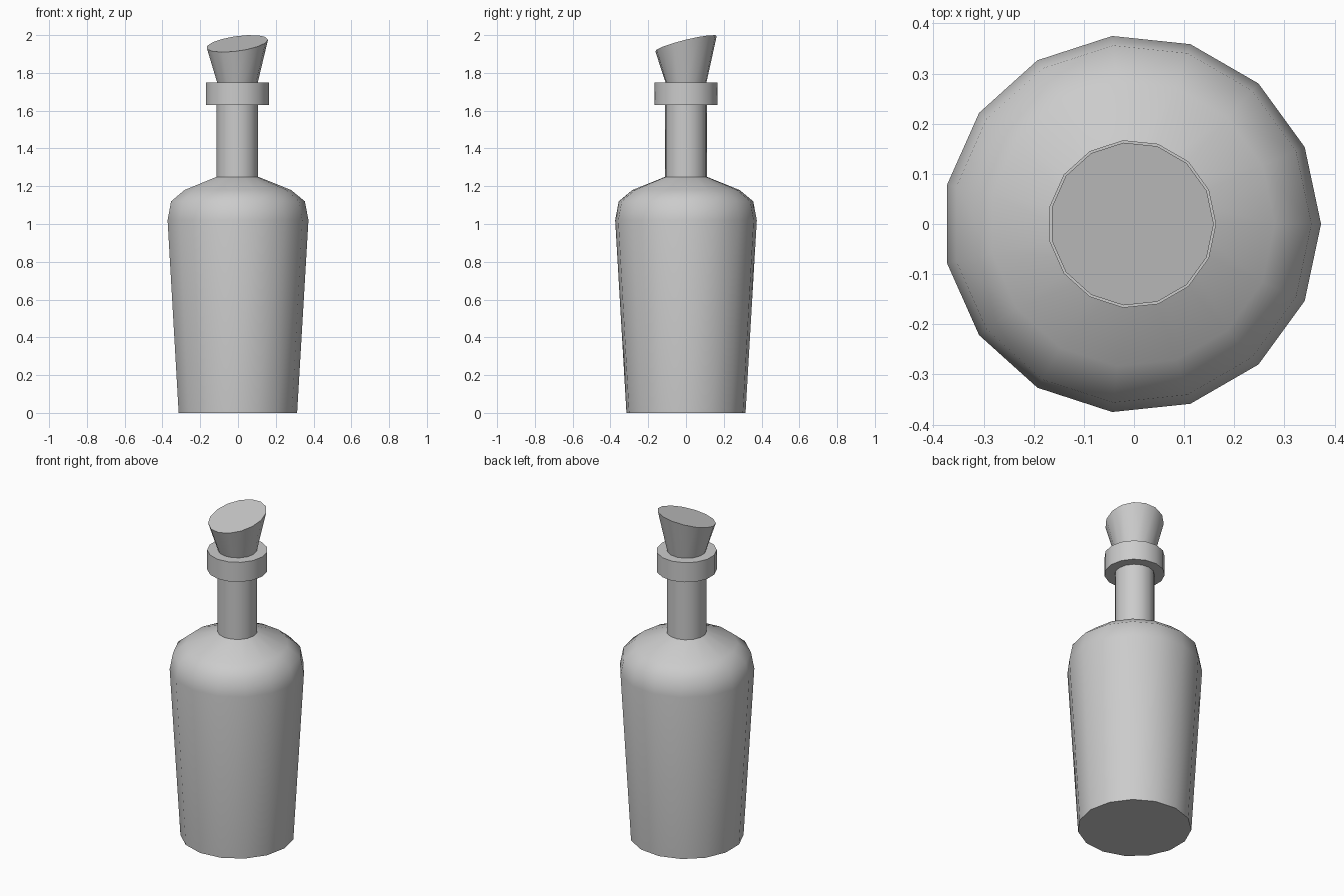
import bpy, bmesh, math

if "Cube" in bpy.data.objects:
    bpy.data.objects.remove(bpy.data.objects["Cube"])

SIDES = 15
CX = -0.004  # odd side count: shift so the bounds are centred


def lathe(name, profile, slant=(0, 0)):
    """Capped 15-sided lathe of (radius, z); the last ring may be slanted."""
    bm = bmesh.new()
    rings = []
    for i, (r, z) in enumerate(profile):
        ring = []
        for k in range(SIDES):
            a = 2 * math.pi * k / SIDES
            x, y = r * math.cos(a), r * math.sin(a)
            dz = slant[0] * x + slant[1] * y if i == len(profile) - 1 else 0
            ring.append(bm.verts.new((x + CX, y, z + dz)))
        rings.append(ring)
    for lo, hi in zip(rings, rings[1:]):
        for k in range(SIDES):
            n = (k + 1) % SIDES
            bm.faces.new((lo[k], lo[n], hi[n], hi[k]))
    bm.faces.new(rings[0][::-1])
    bm.faces.new(rings[-1])
    mesh = bpy.data.meshes.new(name)
    bm.to_mesh(mesh)
    bm.free()
    obj = bpy.data.objects.new(name, mesh)
    bpy.context.collection.objects.link(obj)
    bpy.ops.object.select_all(action='DESELECT')
    obj.select_set(True)
    bpy.context.view_layer.objects.active = obj
    bpy.ops.object.shade_smooth_by_angle(angle=math.radians(50))
    return obj


# Tapered body, rounded shoulder, neck and lip ring in one profile
lathe("bottle", [(0.317, 0), (0.377, 1.02), (0.358, 1.12), (0.285, 1.18),
                 (0.111, 1.25), (0.111, 1.63), (0.168, 1.63), (0.168, 1.75)])

# Flared stopper with a slanted top
lathe("stopper", [(0.109, 1.75), (0.163, 1.955)], slant=(0.13, 0.245))
